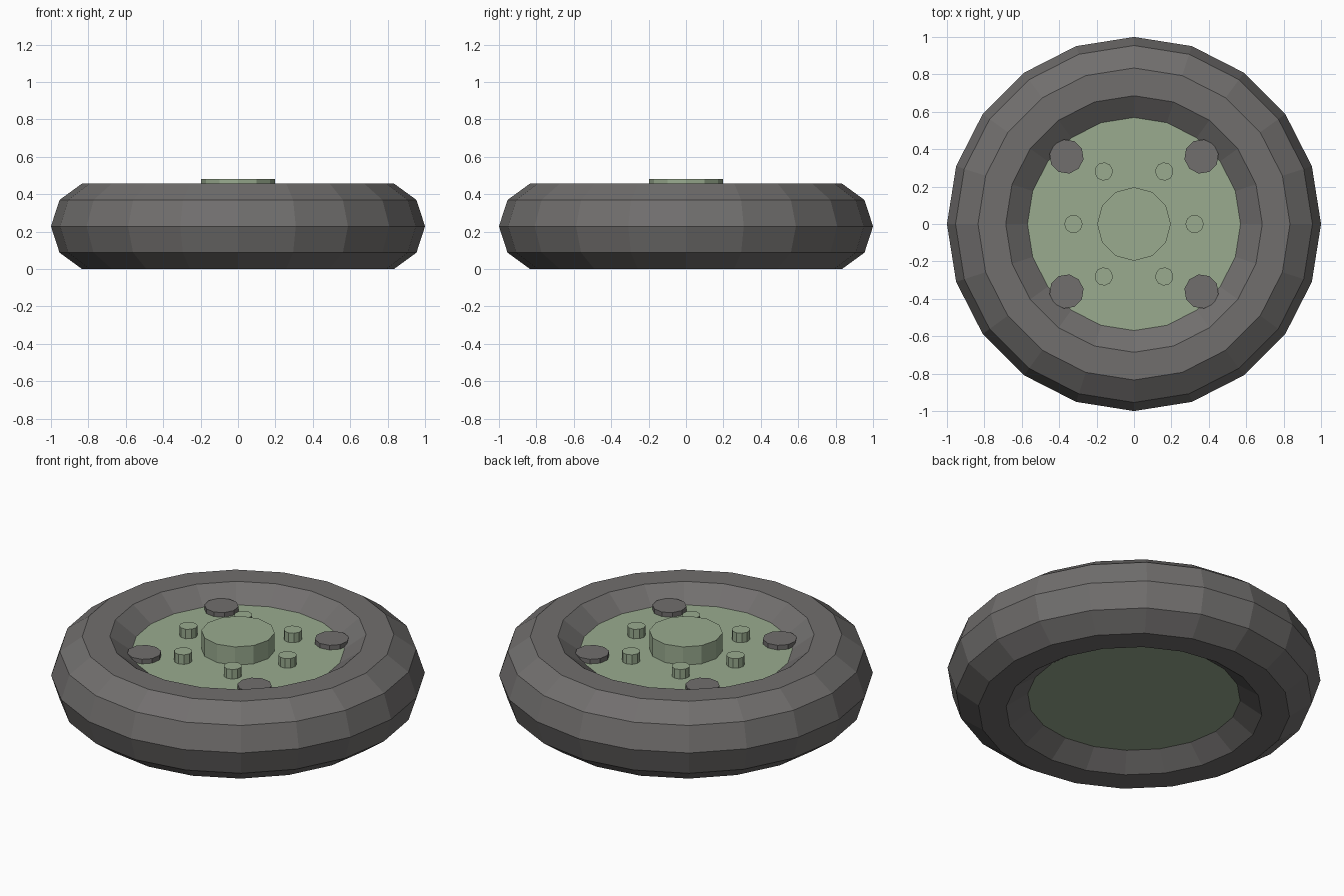
import bpy
from math import radians, cos, sin

cube = bpy.data.objects.get("Cube")
if cube:
    bpy.data.objects.remove(cube, do_unlink=True)


def material(name, rgb):
    m = bpy.data.materials.new(name)
    m.use_nodes = True
    m.diffuse_color = (*rgb, 1)
    m.node_tree.nodes["Principled BSDF"].inputs["Base Color"].default_value = (*rgb, 1)
    return m


rubber = material("dark rubber grey", (0.165, 0.158, 0.155))
paint = material("sage green paint", (0.32, 0.41, 0.275))


def cylinder(name, mat, sides, radius, bottom, top, x=0, y=0, turn=0):
    bpy.ops.mesh.primitive_cylinder_add(
        vertices=sides, radius=radius, depth=top - bottom,
        location=(x, y, (bottom + top) / 2), rotation=(0, 0, turn))
    ob = bpy.context.object
    ob.name = name
    ob.data.materials.append(mat)
    return ob


def ring_of(name, mat, count, distance, start, sides, radius, bottom, top):
    for i in range(count):
        a = radians(start + i * 360 / count)
        # each part is turned so that a corner points outward
        cylinder(f"{name}_{i + 1}", mat, sides, radius, bottom, top,
                 distance * cos(a), distance * sin(a), a - radians(90))


# Tyre: low-poly ring lying flat
TUBE = 0.24
MID = TUBE * sin(radians(72))
bpy.ops.mesh.primitive_torus_add(
    major_segments=20, minor_segments=10, major_radius=1 - TUBE,
    minor_radius=TUBE, location=(0, 0, MID))
tyre = bpy.context.object
tyre.name = "tyre"
tyre.data.materials.append(rubber)

# Wheel disc filling the tyre, with a raised hub
DISC = 0.372
cylinder("wheel_disc", paint, 20, 0.572, 2 * MID - DISC, DISC)
cylinder("hub", paint, 12, 0.197, DISC - 0.05, 0.48)

# Wheel nuts around the hub, and dark bolts near the rim
ring_of("wheel_nut", paint, 6, 0.324, 0, 10, 0.049, DISC - 0.05, DISC + 0.056)
ring_of("rim_bolt", rubber, 4, 0.51, 45, 10, 0.092, DISC - 0.03, DISC + 0.027)
